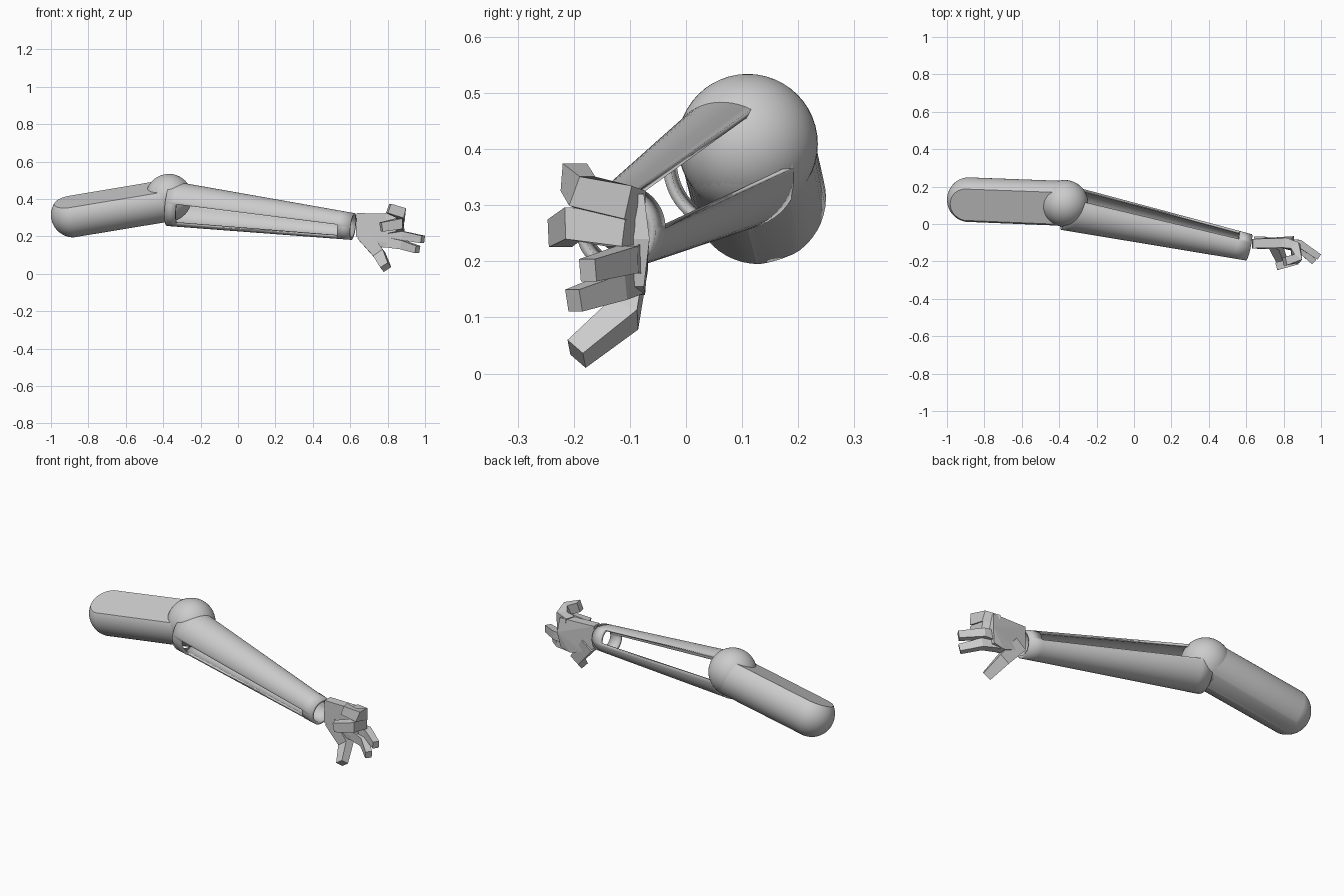
import bpy, bmesh, math
from mathutils import Vector as V, Matrix

if "Cube" in bpy.data.objects:
    bpy.data.objects.remove(bpy.data.objects["Cube"])


def finish(name, bm, smooth=None):
    me = bpy.data.meshes.new(name)
    bm.to_mesh(me)
    bm.free()
    ob = bpy.data.objects.new(name, me)
    bpy.context.collection.objects.link(ob)
    bpy.ops.object.select_all(action='DESELECT')
    ob.select_set(True)
    bpy.context.view_layer.objects.active = ob
    if smooth:
        bpy.ops.object.shade_smooth_by_angle(angle=math.radians(smooth))
    return ob


def axis_frame(a, b, ref):
    # d runs along the limb, e1 lies near ref, e2 completes the frame
    d = (b - a).normalized()
    e1 = (ref - d * d.dot(ref)).normalized()
    return d, e1, d.cross(e1)


# Upper arm: capsule with a flat top panel and a narrow flat underside
a, b = V((-.88, .13, .315)), V((-.37, .11, .40))
d, e1, e2 = axis_frame(a, b, V((0, 1, 0)))
bm = bmesh.new()
bmesh.ops.create_uvsphere(bm, u_segments=48, v_segments=24, radius=.12)
for v in bm.verts:
    if v.co.z > -1e-4:
        v.co.z += (b - a).length
for n, dist in (((-.35, .937, 0), .078), ((.3, -.95, 0), .112)):
    n = V(n).normalized()
    res = bmesh.ops.bisect_plane(bm, geom=bm.verts[:] + bm.edges[:] + bm.faces[:],
                                 plane_co=n * dist, plane_no=n, clear_outer=True)
    cut = [g for g in res['geom_cut'] if isinstance(g, bmesh.types.BMEdge)]
    bmesh.ops.contextual_create(bm, geom=cut)
bmesh.ops.transform(bm, verts=bm.verts,
                    matrix=Matrix.Translation(a) @ Matrix((e1, e2, d)).transposed().to_4x4())
bmesh.ops.recalc_face_normals(bm, faces=bm.faces)
finish("upper_arm", bm, 20)

# Elbow ball
bm = bmesh.new()
bmesh.ops.create_uvsphere(bm, u_segments=48, v_segments=24, radius=.125,
                          matrix=Matrix.Translation((-.37, .11, .409)))
finish("elbow_ball", bm, 30)

# Forearm: tapered open tube with two opposite long slots
a, b = V((-.365, .087, .376)), V((.615, -.125, .253))
d, e1, e2 = axis_frame(a, b, V((0, 1, 0)))
N = 60
stops = [0, .06, .93, 1]
bm = bmesh.new()
rings = []
for t in stops:
    r = .121 + (.072 - .121) * t
    c = a.lerp(b, t)
    rings.append([bm.verts.new(c + r * (math.cos(k * math.tau / N) * e1 +
                                        math.sin(k * math.tau / N) * e2)) for k in range(N)])
for i in range(3):
    for k in range(N):
        if i == 1 and k % 30 < 11:
            continue
        m = (k + 1) % N
        bm.faces.new((rings[i][k], rings[i][m], rings[i + 1][m], rings[i + 1][k]))
ob = finish("forearm_shell", bm, 30)
mod = ob.modifiers.new("thickness", 'SOLIDIFY')
mod.thickness = .015
mod.offset = -1
bpy.ops.object.modifier_move_to_index(modifier="thickness", index=0)

# Palm: thin low-poly slab, outline given as (x, z, centre y)
outline = [(.635, .325, -.105), (.63, .20, -.105), (.70, .165, -.10), (.78, .14, -.098),
           (.84, .155, -.10), (.855, .24, -.09), (.845, .32, -.10)]
bm = bmesh.new()
for x, z, y in outline:
    for s in (-1, 1):
        bm.verts.new((x, y + s * .025, z))
bmesh.ops.convex_hull(bm, input=bm.verts)
bmesh.ops.dissolve_limit(bm, angle_limit=.05, verts=bm.verts, edges=bm.edges)
finish("palm", bm)


# Fingers: square tubes along bent paths
def finger(name, pts, w0, w1, ref=(0, 0, 1)):
    pts = [V(p) for p in pts]
    bm = bmesh.new()
    rings = []
    for i, p in enumerate(pts):
        p0, p1 = pts[max(i - 1, 0)], pts[min(i + 1, len(pts) - 1)]
        t = (p1 - p).normalized() + (p - p0).normalized()
        t, up, side = axis_frame(V(), t, V(ref))
        w = w0 + (w1 - w0) * i / (len(pts) - 1)
        rings.append([bm.verts.new(p + up * w * u + side * w * .85 * s)
                      for u, s in ((-1, -1), (1, -1), (1, 1), (-1, 1))])
    for r, q in zip(rings, rings[1:]):
        for k in range(4):
            m = (k + 1) % 4
            bm.faces.new((r[k], r[m], q[m], q[k]))
    bm.faces.new(rings[0])
    bm.faces.new(rings[-1])
    bmesh.ops.recalc_face_normals(bm, faces=bm.faces)
    finish(name, bm)


finger("index_finger_curled", [(.80, -.10, .293), (.865, -.12, .305), (.872, -.185, .325),
                               (.805, -.20, .35)], .033, .026)
finger("middle_finger_curled", [(.80, -.10, .25), (.865, -.125, .258), (.86, -.20, .268),
                                (.765, -.225, .25)], .035, .025)
finger("ring_finger", [(.80, -.10, .205), (.885, -.105, .203), (.988, -.175, .184)], .028, .02)
finger("little_finger", [(.79, -.10, .17), (.88, -.125, .155), (.96, -.20, .13)], .028, .02)
finger("thumb", [(.67, -.10, .21), (.755, -.11, .105), (.79, -.195, .035)], .038, .024,
       (1, 0, .8))
